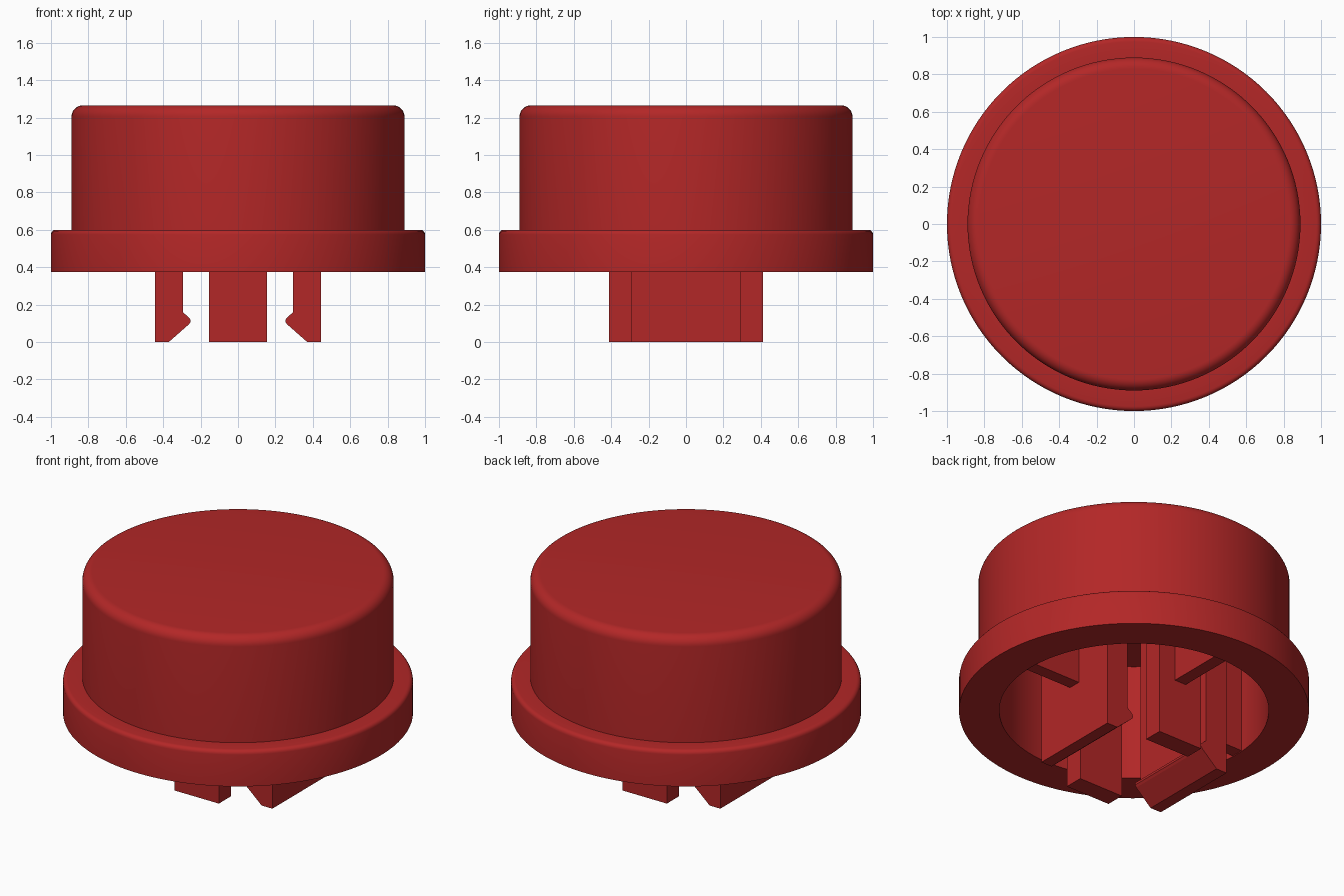
import bpy, bmesh, math

if "Cube" in bpy.data.objects:
    bpy.data.objects.remove(bpy.data.objects["Cube"])

red = bpy.data.materials.new("button red")
red.diffuse_color = (0.45, 0.02, 0.02, 1)
red.use_nodes = True
red.node_tree.nodes["Principled BSDF"].inputs["Base Color"].default_value = red.diffuse_color

CEILING, RIM, BORE = 1.11, 0.375, 0.77


def finish(bm, name):
    bmesh.ops.recalc_face_normals(bm, faces=bm.faces[:])
    mesh = bpy.data.meshes.new(name)
    bm.to_mesh(mesh)
    bm.free()
    mesh.materials.append(red)
    obj = bpy.data.objects.new(name, mesh)
    bpy.context.collection.objects.link(obj)
    return obj


def fillet(r, z, radius, steps):
    """Quarter-round points for an outer top edge at (r, z)."""
    return [(r - radius + radius * math.cos(a), z - radius + radius * math.sin(a))
            for a in (math.pi / 2 * i / steps for i in range(steps + 1))]


def lathe(name, profile, segments=128):
    bm = bmesh.new()
    verts = [bm.verts.new((r, 0, z)) for r, z in profile]
    edges = [bm.edges.new(pair) for pair in zip(verts, verts[1:])]
    bmesh.ops.spin(bm, geom=verts + edges, cent=(0, 0, 0), axis=(0, 0, 1),
                   angle=2 * math.pi, steps=segments, use_duplicate=False)
    bmesh.ops.remove_doubles(bm, verts=bm.verts[:], dist=1e-5)
    return finish(bm, name)


def extrude_xz(name, outline, half_width, turn):
    """Extrude an xz outline along y, then turn it about z."""
    bm = bmesh.new()
    face = bm.faces.new([bm.verts.new((x, -half_width, z)) for x, z in outline])
    new = bmesh.ops.extrude_face_region(bm, geom=[face])["geom"]
    bmesh.ops.translate(bm, vec=(0, 2 * half_width, 0),
                        verts=[v for v in new if isinstance(v, bmesh.types.BMVert)])
    obj = finish(bm, name)
    obj.rotation_euler.z = turn
    return obj


def block(x0, x1, z0, z1):
    return [(x0, z0), (x1, z0), (x1, z1), (x0, z1)]


# Hollow cap with its flange
cap = lathe("cap_shell",
            [(0, CEILING), (BORE, CEILING), (BORE, RIM), (1.0, RIM)]
            + fillet(1.0, 0.6, 0.025, 4) + [(0.89, 0.6)]
            + fillet(0.89, 1.265, 0.06, 8) + [(0, 1.265)])
bpy.context.view_layer.objects.active = cap
cap.select_set(True)
bpy.ops.object.shade_smooth_by_angle(angle=math.radians(35))

# Snap hooks on the x sides, plain posts on the y sides, each with a rib to the wall
hook = [(0.445, 0), (0.37, 0), (0.262, 0.095), (0.253, 0.108), (0.256, 0.125),
        (0.293, 0.158), (0.293, CEILING + 0.02), (0.445, CEILING + 0.02)]
for i, side in enumerate(("right", "back", "left", "front")):
    turn = i * math.pi / 2
    if i % 2 == 0:
        extrude_xz(side + "_snap_hook", hook, 0.293, turn)
        inner = 0.43
    else:
        extrude_xz(side + "_post", block(0.293, 0.412, 0, CEILING + 0.02), 0.155, turn)
        inner = 0.40
    extrude_xz(side + "_rib", block(inner, BORE + 0.02, RIM + 0.005, CEILING + 0.02), 0.04, turn)
